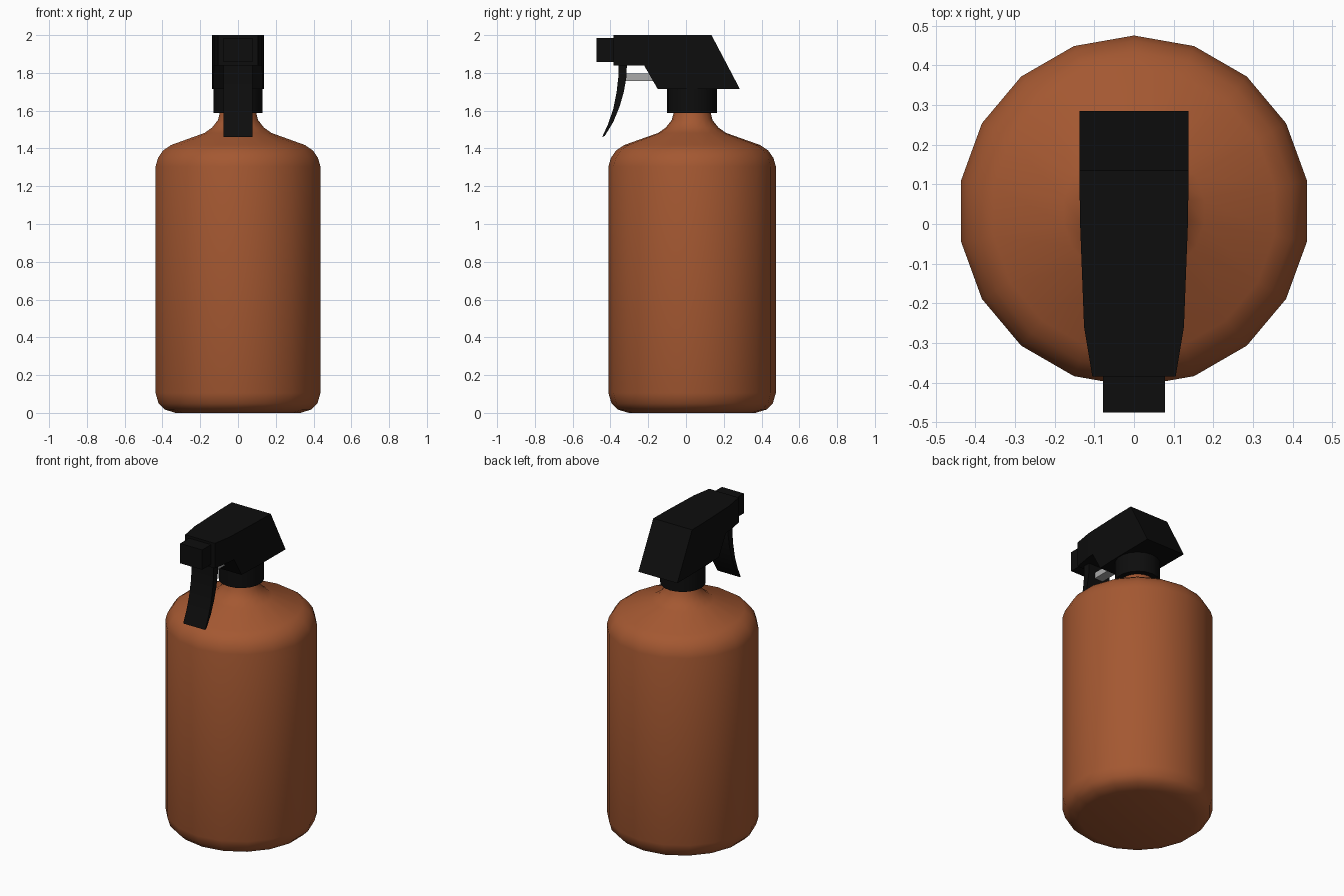
import bpy, bmesh, math

if "Cube" in bpy.data.objects:
    bpy.data.objects.remove(bpy.data.objects["Cube"])

CY = 0.0325   # bottle axis offset in y


def material(name, rgb):
    m = bpy.data.materials.new(name)
    m.diffuse_color = (*rgb, 1)
    m.use_nodes = True
    m.node_tree.nodes["Principled BSDF"].inputs["Base Color"].default_value = m.diffuse_color
    return m


AMBER = material("amber_plastic", (0.37, 0.097, 0.031))
BLACK = material("black_plastic", (0.004, 0.004, 0.004))
GREY = material("grey_plastic", (0.40, 0.40, 0.40))


def finish(name, bm, mat, smooth=None):
    bmesh.ops.recalc_face_normals(bm, faces=bm.faces)
    me = bpy.data.meshes.new(name)
    bm.to_mesh(me)
    bm.free()
    ob = bpy.data.objects.new(name, me)
    bpy.context.collection.objects.link(ob)
    me.materials.append(mat)
    if smooth:
        bpy.context.view_layer.objects.active = ob
        ob.select_set(True)
        bpy.ops.object.shade_smooth_by_angle(angle=math.radians(smooth))
        ob.select_set(False)
    return ob


def lathe(name, profile, mat, sides=18, smooth=40):
    """Revolve (radius, z) points about the bottle axis, capped at both ends."""
    bm = bmesh.new()
    rings = []
    for r, z in profile:
        angles = [math.pi / 2 + math.tau * i / sides for i in range(sides)]
        rings.append([bm.verts.new((r * math.cos(a), CY + r * math.sin(a), z)) for a in angles])
    for lo, hi in zip(rings, rings[1:]):
        for i in range(sides):
            j = (i + 1) % sides
            bm.faces.new((lo[i], lo[j], hi[j], hi[i]))
    bm.faces.new(rings[0])
    bm.faces.new(rings[-1])
    return finish(name, bm, mat, smooth)


def extrude_x(name, profile, half_width, mat, cuts=(), smooth=None):
    """Side profile (y, z) spanning both sides of x = 0; half_width is a function of y."""
    bm = bmesh.new()
    left = [bm.verts.new((-1, y, z)) for y, z in profile]
    right = [bm.verts.new((1, y, z)) for y, z in profile]
    bm.faces.new(left)
    bm.faces.new(right)
    n = len(profile)
    for i in range(n):
        j = (i + 1) % n
        bm.faces.new((left[i], left[j], right[j], right[i]))
    for y in cuts:
        bmesh.ops.bisect_plane(bm, geom=bm.verts[:] + bm.edges[:] + bm.faces[:],
                               plane_co=(0, y, 0), plane_no=(0, 1, 0))
    for v in bm.verts:
        v.co.x *= half_width(v.co.y)
    return finish(name, bm, mat, smooth)


def box(name, hx, y0, y1, z0, z1, mat):
    return extrude_x(name, [(y0, z0), (y1, z0), (y1, z1), (y0, z1)], lambda y: hx, mat)


# Bottle body with rounded base, sloped shoulder and neck
lathe("bottle", [(0.335, 0.0), (0.395, 0.018), (0.427, 0.05), (0.443, 0.105),
                 (0.443, 1.305), (0.43, 1.35), (0.402, 1.39), (0.36, 1.418),
                 (0.18, 1.482), (0.14, 1.51), (0.108, 1.55), (0.095, 1.60)], AMBER)

# Screw collar
lathe("collar", [(0.132, 1.587), (0.132, 1.72)], BLACK)


# Sprayer head, tapering in width toward the front
def head_width(y):
    points = [(-0.385, 0.105), (-0.26, 0.126), (0.0, 0.136), (0.14, 0.138), (0.30, 0.138)]
    for (ya, wa), (yb, wb) in zip(points, points[1:]):
        if y <= yb:
            return wa + (wb - wa) * (y - ya) / (yb - ya)
    return points[-1][1]


extrude_x("sprayer_head", [(-0.385, 2.0), (0.135, 2.0), (0.285, 1.715),
                           (-0.15, 1.715), (-0.222, 1.84), (-0.385, 1.84)],
          head_width, BLACK, cuts=(-0.26, 0.0))

# Nozzle block
box("nozzle", 0.078, -0.475, -0.38, 1.858, 1.985, BLACK)

# Curved trigger
front = [(-0.358, 1.85), (-0.358, 1.78), (-0.367, 1.70), (-0.385, 1.61), (-0.412, 1.53), (-0.444, 1.46)]
back = [(-0.430, 1.466), (-0.385, 1.54), (-0.352, 1.62), (-0.329, 1.70), (-0.315, 1.78), (-0.313, 1.85)]
extrude_x("trigger", front + back, lambda y: 0.078, BLACK, smooth=30)

# Piston rod between trigger and head
box("piston_rod", 0.03, -0.33, -0.14, 1.758, 1.797, GREY)
